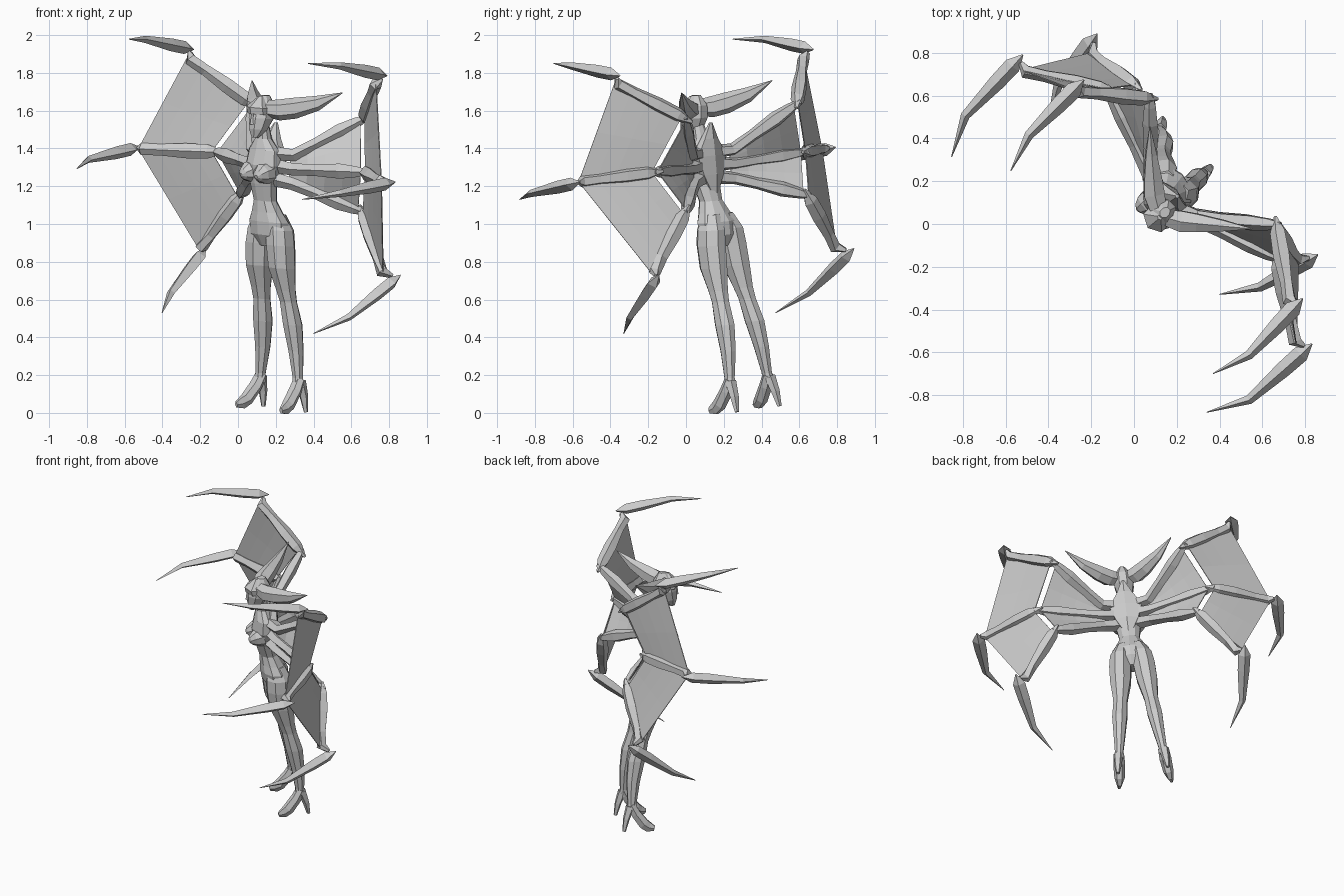
import bpy, bmesh, math
from mathutils import Vector, Matrix

cube = bpy.data.objects.get("Cube")
if cube:
    bpy.data.objects.remove(cube)

grey = bpy.data.materials.new("stone_grey")
grey.use_nodes = True
tone = (0.6, 0.6, 0.6, 1)
grey.diffuse_color = tone
grey.node_tree.nodes["Principled BSDF"].inputs["Base Color"].default_value = tone

# The figure is built facing -y, then turned and tilted as a whole
pose = (Matrix.Translation((-0.069, 0.069, 0))
        @ Matrix.Rotation(math.radians(-45), 4, "Z")
        @ Matrix.Rotation(math.radians(5.5), 4, "Y"))


def finish(name, bm, mirror=False, thickness=0):
    bmesh.ops.recalc_face_normals(bm, faces=bm.faces)
    mesh = bpy.data.meshes.new(name)
    bm.to_mesh(mesh)
    bm.free()
    mesh.materials.append(grey)
    obj = bpy.data.objects.new(name, mesh)
    bpy.context.collection.objects.link(obj)
    obj.matrix_world = pose
    if thickness:
        solid = obj.modifiers.new("thickness", "SOLIDIFY")
        solid.thickness = thickness
        solid.offset = 0
    if mirror:
        mod = obj.modifiers.new("mirror", "MIRROR")
        mod.use_mirror_merge = False
    return obj


def loft(name, rings, sides=8, ref=None, mirror=False):
    """Skin rings of (x, y, z, radius_a, radius_b); level rings if ref is None."""
    bm = bmesh.new()
    centres = [Vector(r[:3]) for r in rings]
    loops = []
    for i, ring in enumerate(rings):
        side, up = Vector((1, 0, 0)), Vector((0, 1, 0))
        if ref:
            along = centres[min(i + 1, len(rings) - 1)] - centres[max(i - 1, 0)]
            side = along.cross(Vector(ref)).normalized()
            up = side.cross(along).normalized()
        loop = []
        for k in range(sides):
            a = math.tau * (k + 0.5 * (sides > 5)) / sides
            offset = side * ring[3] * math.cos(a) + up * ring[-1] * math.sin(a)
            loop.append(bm.verts.new(centres[i] + offset))
        loops.append(loop)
    for low, high in zip(loops, loops[1:]):
        for k in range(sides):
            n = (k + 1) % sides
            bm.faces.new((low[k], low[n], high[n], high[k]))
    bm.faces.new(loops[0])
    bm.faces.new(loops[-1])
    return finish(name, bm, mirror)


X, Z = (1, 0, 0), (0, 0, 1)

# Torso, from crotch to neck
loft("torso", [
    (0, .245, .89, .05, .05), (0, .24, .95, .12, .085), (0, .232, 1.02, .125, .09),
    (0, .215, 1.07, .095, .075), (0, .195, 1.13, .066, .06), (0, .172, 1.22, .08, .066),
    (0, .16, 1.32, .11, .077), (0, .16, 1.4, .1, .062), (0, .15, 1.46, .046, .044),
    (0, .135, 1.54, .034, .034)], 10)
loft("breast", [
    (.05, .15, 1.285, .058, .066), (.053, .1, 1.275, .052, .054),
    (.056, .07, 1.265, .032, .032), (.057, .057, 1.26, .01, .01)], 8, Z, True)

# Pointed collar plate rising from the back
loft("back_collar", [
    (0, .225, 1.16, .022, .022), (0, .215, 1.27, .085, .04), (0, .205, 1.37, .12, .048),
    (0, .215, 1.46, .056, .035), (0, .235, 1.545, .009, .01)], 6)

# Head with face details
loft("head", [
    (0, .085, 1.465, .02, .02), (0, .105, 1.51, .05, .055), (0, .122, 1.57, .066, .075),
    (0, .132, 1.635, .06, .068), (0, .14, 1.69, .022, .028)], 8)
loft("nose", [(0, .054, 1.535, .012, .014), (0, .054, 1.59, .005, .008)], 4)
loft("brow_guard", [
    (0, .11, 1.59, .068, .07), (0, .095, 1.625, .07, .063), (0, .11, 1.685, .014, .014)], 6)
loft("horn", [
    (.03, .13, 1.62, .045, .045), (.09, .165, 1.62, .056, .056), (.15, .215, 1.635, .048, .056),
    (.24, .29, 1.67, .03, .04), (.34, .375, 1.735, .002, .002)], 6, Z, True)

# Legs and heeled shoes
loft("leg", [
    (.05, .24, 1.06, .04, .055), (.068, .25, .98, .07, .085), (.077, .254, .9, .074, .087),
    (.085, .268, .78, .07, .082), (.094, .3, .66, .053, .057), (.1, .318, .6, .047, .05),
    (.112, .35, .48, .051, .058), (.125, .375, .34, .04, .045), (.14, .387, .2, .028, .03),
    (.145, .39, .15, .03, .036)], 8, None, True)
loft("shoe", [
    (.143, .395, .19, .03, .034), (.148, .365, .13, .034, .038), (.157, .315, .06, .038, .033),
    (.162, .285, .038, .036, .021), (.168, .25, .028, .018, .011)], 6, X, True)
loft("heel", [
    (.147, .4, .18, .03, .032), (.154, .428, .1, .022, .026), (.16, .445, .02, .012, .012)],
    5, X, True)

# Wing fingers: base, joint, knuckle, corner spur, claw bend and claw tip
fingers = {
    "upper": [(.14, .22, 1.375), (.42, .47, 1.605), (.71, .25, 1.825),
              (.727, .297, 1.865), (.731, -.064, 1.918), (.673, -.233, 1.923)],
    "middle": [(.14, .22, 1.31), (.56, .36, 1.335), (.915, .135, 1.317),
               (.96, .177, 1.318), (.943, -.212, 1.256), (.848, -.382, 1.217)],
    "lower": [(.14, .22, 1.24), (.457, .463, 1.115), (.692, .42, .8),
              (.731, .495, .794), (.668, .198, .567), (.57, .05, .477)],
}
wing = {}
for name, path in fingers.items():
    base, joint, knuckle, corner, bend, tip = [Vector(p) for p in path]
    wing[name] = (base, joint, knuckle)

    def ring(p, q, t, a, b):
        return (*p.lerp(q, t), a, b)

    loft(name + "_inner_finger", [
        (.06, .19, base.z + .01, .045, .04), ring(base, joint, .05, .04, .034),
        ring(base, joint, .35, .034, .032), ring(base, joint, .68, .038, .042),
        ring(base, joint, .9, .03, .03), ring(base, joint, 1.05, .014, .014)], 5, Z, True)
    loft(name + "_outer_finger", [
        ring(joint, knuckle, -.1, .008, .008), ring(joint, knuckle, .1, .038, .04),
        ring(joint, knuckle, .38, .042, .042), ring(joint, knuckle, .72, .03, .032),
        ring(joint, knuckle, .95, .034, .034), ring(knuckle, corner, .6, .012, .012)], 5, Z, True)
    loft(name + "_claw", [
        ring(corner, bend, -.04, .003, .003), ring(corner, bend, .14, .04, .034),
        ring(corner, bend, .42, .038, .034), ring(corner, bend, .97, .022, .019),
        ring(bend, tip, 1, .002, .002)], 4, Z, True)

# Wing membranes stretched between neighbouring fingers, with a slit at the joints
for first, second in (("upper", "middle"), ("middle", "lower")):
    for part, i, start, end in (("inner", 0, 0, .95), ("outer", 1, .05, 1)):
        bm = bmesh.new()
        rows = []
        for step in range(5):
            t = start + (end - start) * step / 4
            a = wing[first][i].lerp(wing[first][i + 1], t)
            b = wing[second][i].lerp(wing[second][i + 1], t)
            rows.append([bm.verts.new(a.lerp(b, k / 2)) for k in range(3)])
        for r, s in zip(rows, rows[1:]):
            for k in range(2):
                bm.faces.new((r[k], r[k + 1], s[k + 1], s[k]))
        finish(f"{first}_{part}_membrane", bm, True, .005)
